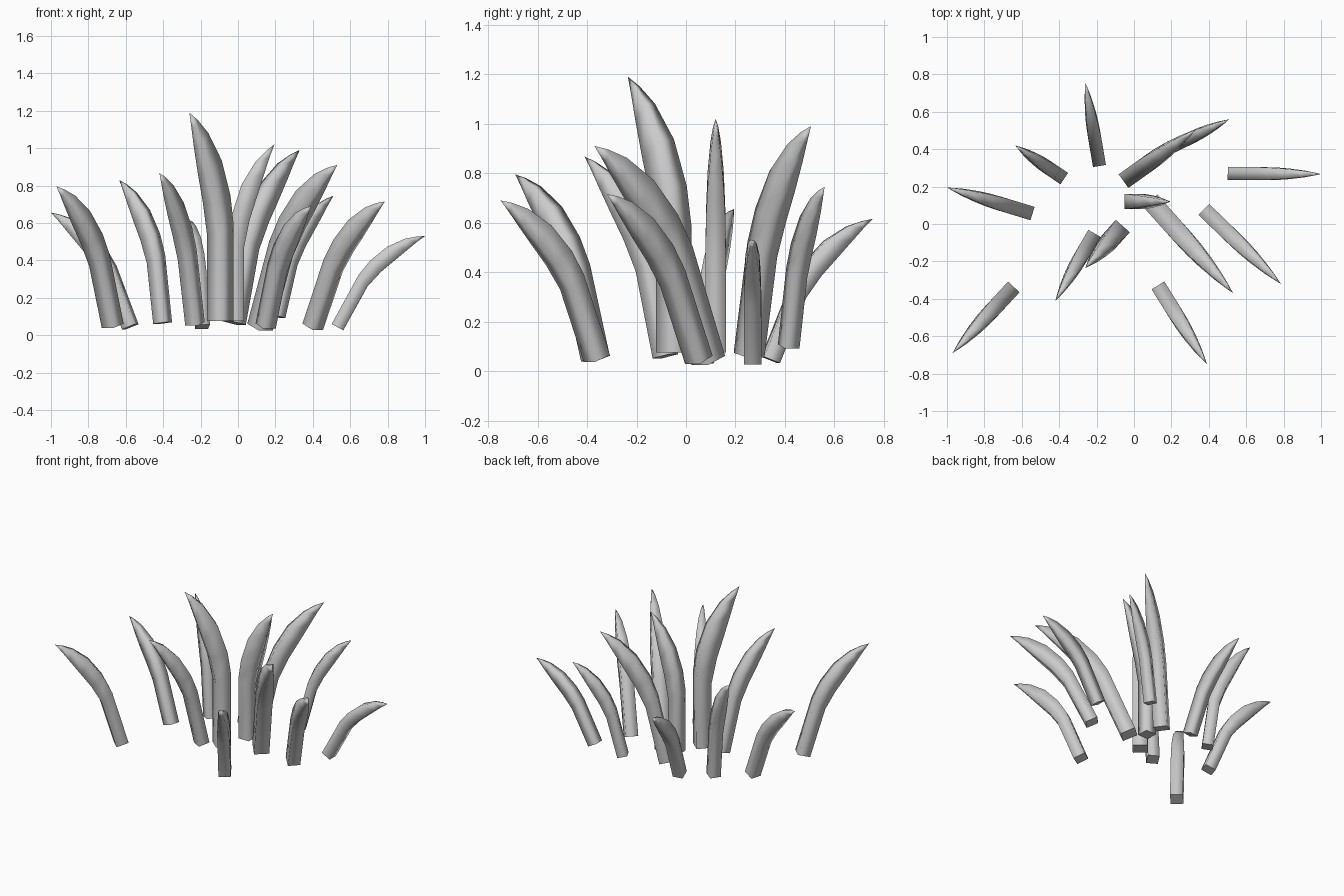
import bpy, bmesh
from math import atan2, hypot, sqrt
from mathutils import Matrix, Vector

# Side profile of one blade: inner (r, z), outer (r, z), half breadth.
# r and breadth are in blade widths, z is in blade heights.
PROFILE = [
    ((-0.50, 0.00), (0.50, 0.00), 0.50),
    ((-0.49, 0.46), (0.53, 0.415), 0.50),
    ((-0.24, 0.605), (0.90, 0.57), 0.48),
    ((0.39, 0.773), (1.38, 0.70), 0.40),
    ((1.30, 0.902), (1.90, 0.84), 0.26),
    ((2.02, 0.965), (2.24, 0.93), 0.13),
]
TIP = 2.55

# Base centre, tip, width
BLADES = [
    ((-0.19, 0.342, 0.045), (-0.26, 0.755, 0.615), 0.070),
    ((-0.403, 0.263, 0.065), (-0.635, 0.42, 0.83), 0.073),
    ((-0.576, 0.066, 0.045), (-1.0, 0.195, 0.655), 0.075),
    ((-0.67, -0.366, 0.05), (-0.97, -0.69, 0.795), 0.084),
    ((-0.23, -0.083, 0.06), (-0.42, -0.41, 0.867), 0.077),
    ((-0.095, -0.05, 0.075), (-0.26, -0.235, 1.19), 0.100),
    ((0.148, -0.36, 0.05), (0.39, -0.75, 0.69), 0.080),
    ((0.118, 0.09, 0.043), (0.53, -0.37, 0.91), 0.100),
    ((-0.01, 0.12, 0.075), (0.195, 0.12, 1.02), 0.082),
    ((-0.02, 0.255, 0.065), (0.33, 0.505, 0.99), 0.090),
    ((0.21, 0.415, 0.10), (0.51, 0.56, 0.745), 0.066),
    ((0.532, 0.27, 0.043), (1.0, 0.267, 0.53), 0.070),
    ((0.40, 0.052, 0.045), (0.785, -0.32, 0.715), 0.082),
]


def grass_blade(name, base, tip, w):
    # Find height, lean and heading so the bent profile ends at the tip
    d = Vector(tip) - Vector(base)
    run = hypot(d.x, d.y)
    h = sqrt(d.length_squared - (TIP * w) ** 2)
    lean = atan2(run, d.z) - atan2(TIP * w, h)
    place = (Matrix.Translation(base) @ Matrix.Rotation(atan2(d.y, d.x), 4, 'Z')
             @ Matrix.Rotation(lean, 4, 'Y'))
    bm = bmesh.new()
    # Four-sided rings up the blade
    rings = []
    for (ri, zi), (ro, zo), b in PROFILE:
        rings.append([bm.verts.new((r * w, s * b * w, z * h))
                      for r, s, z in ((ri, -1, zi), (ro, -1, zo),
                                      (ro, 1, zo), (ri, 1, zi))])
    top = bm.verts.new((TIP * w, 0, h))
    for i in range(4):
        j = (i + 1) % 4
        for a, c in zip(rings, rings[1:]):
            bm.faces.new((a[i], a[j], c[j], c[i])).smooth = True
        bm.faces.new((rings[-1][i], rings[-1][j], top)).smooth = True
    # Flat square foot
    bm.faces.new(rings[0][::-1])
    bmesh.ops.recalc_face_normals(bm, faces=bm.faces)
    mesh = bpy.data.meshes.new(name)
    bm.to_mesh(mesh)
    bm.free()
    ob = bpy.data.objects.new(name, mesh)
    ob.matrix_world = place
    bpy.context.collection.objects.link(ob)


for n, (base, tip, w) in enumerate(BLADES, 1):
    grass_blade(f"grass_blade_{n}", base, tip, w)
